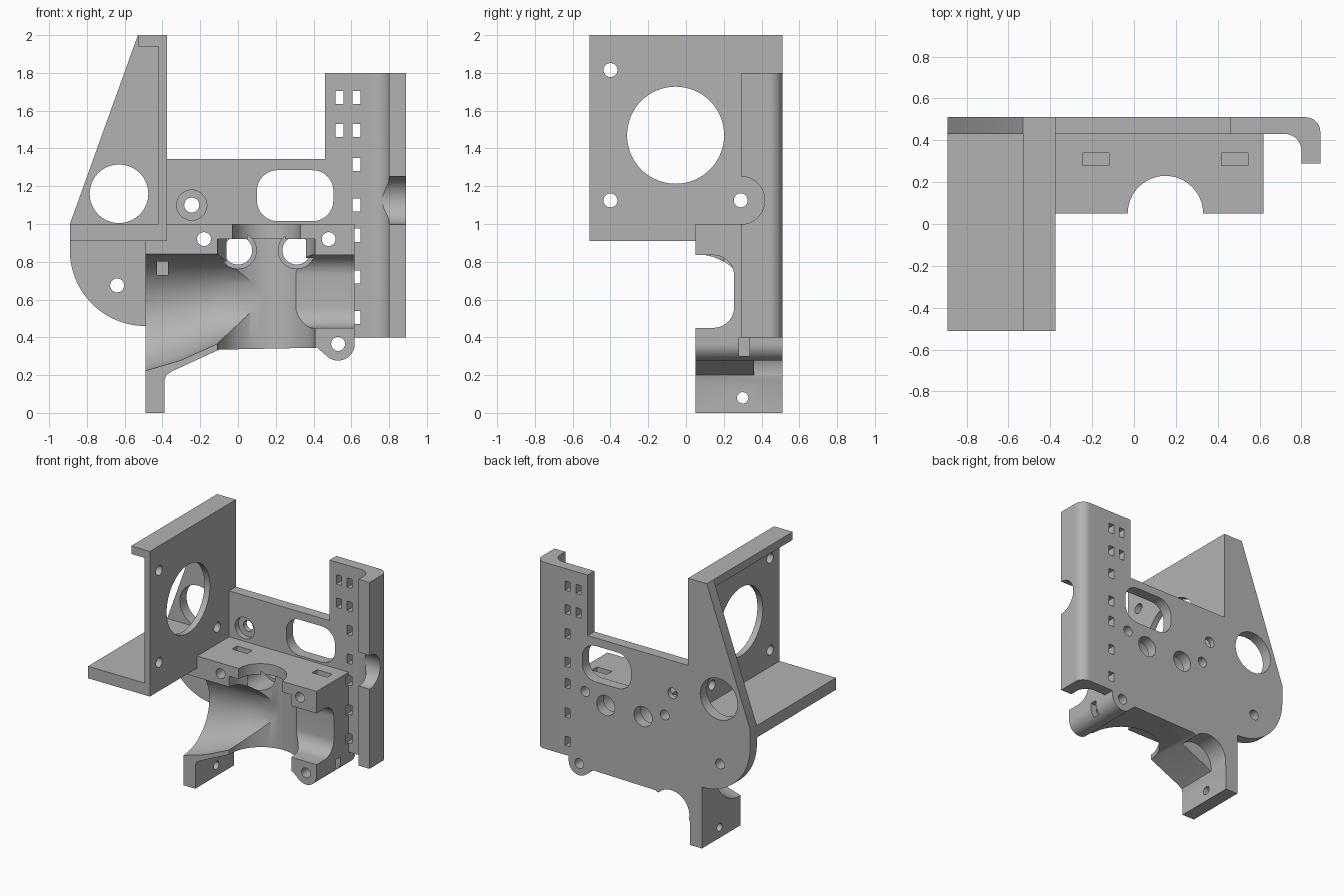
import bpy, bmesh
from math import cos, sin, radians

cube = bpy.data.objects.get("Cube")
if cube:
    bpy.data.objects.remove(cube, do_unlink=True)

grey = bpy.data.materials.new("plain grey")
grey.use_nodes = True
grey.diffuse_color = (0.45, 0.45, 0.45, 1)
grey.node_tree.nodes["Principled BSDF"].inputs["Base Color"].default_value = grey.diffuse_color


def loft(name, rings):
    """Closed solid through matching rings of points."""
    bm = bmesh.new()
    loops = [[bm.verts.new(p) for p in ring] for ring in rings]
    n = len(loops[0])
    bm.faces.new(loops[0])
    bm.faces.new(loops[-1])
    for a, b in zip(loops, loops[1:]):
        for i in range(n):
            j = (i + 1) % n
            bm.faces.new((a[i], a[j], b[j], b[i]))
    bmesh.ops.recalc_face_normals(bm, faces=bm.faces)
    mesh = bpy.data.meshes.new(name)
    bm.to_mesh(mesh)
    bm.free()
    mesh.materials.append(grey)
    ob = bpy.data.objects.new(name, mesh)
    bpy.context.collection.objects.link(ob)
    return ob


def prism(name, outline, axis, lo, hi):
    """Outline is (y,z), (x,z) or (x,y) for axis x, y or z."""
    place = {"x": lambda p, d: (d, p[0], p[1]),
             "y": lambda p, d: (p[0], d, p[1]),
             "z": lambda p, d: (p[0], p[1], d)}[axis]
    return loft(name, [[place(p, d) for p in outline] for d in (lo, hi)])


def arc(u, v, r, start, end, n=16, rv=None):
    angles = [radians(start + (end - start) * i / n) for i in range(n + 1)]
    return [(u + r * cos(a), v + (rv or r) * sin(a)) for a in angles]


def circle(u, v, r, n=48, rv=None):
    return arc(u, v, r, 0, 360, n, rv)[:-1]


def rect(u0, u1, v0, v1):
    return [(u0, v0), (u1, v0), (u1, v1), (u0, v1)]


def rounded(u0, u1, v0, v1, r):
    corners = ((u1 - r, v1 - r, 0), (u0 + r, v1 - r, 90), (u0 + r, v0 + r, 180), (u1 - r, v0 + r, 270))
    return [p for u, v, a in corners for p in arc(u, v, r, a, a + 90, 10)]


# Lower edge shared by the back plate and the body: screw lug, floor, leg
lower_edge = arc(0.53, 0.365, 0.088, 0, -130) + [
    (0.42, 0.345), (-0.1, 0.335), (-0.35, 0.22), (-0.38, 0.2), (-0.39, 0.17), (-0.39, 0), (-0.49, 0)]

# Solid parts
bracket = prism("bracket", [(-0.89, 1), (-0.53, 2), (-0.375, 2), (-0.375, 1.345), (0.46, 1.345),
                            (0.46, 1.8), (0.7, 1.8), (0.7, 0.4), (0.618, 0.4)] + lower_edge
                + arc(-0.49, 0.86, 0.4, 270, 180, 32), "y", 0.43, 0.51)
parts = [
    prism("body", [(-0.49, 1), (0.618, 1)] + lower_edge, "y", 0.05, 0.45),
    prism("motor_plate", rect(-0.51, 0.5, 0.91, 2), "x", -0.42, -0.375),
    prism("top_flange", rect(-0.53, -0.375, 1.94, 2), "y", -0.51, 0.45),
    prism("bottom_flange", rect(-0.89, -0.375, 0.91, 1), "y", -0.51, 0.45),
    prism("side_hook", [(0.68, 0.51)] + arc(0.82, 0.44, 0.07, 90, 0) + [(0.89, 0.29), (0.8, 0.29)]
          + arc(0.72, 0.35, 0.08, 0, 90) + [(0.68, 0.43)], "z", 0.4, 1.8),
]

cutters = []


def cut(outline, axis, lo, hi):
    cutters.append(prism("cutter", outline, axis, lo, hi))


# Air duct narrowing from the round side opening to the central trough
stations = ((-0.5, 0.53, 0.31, 0.31), (-0.3, 0.56, 0.3, 0.28),
            (-0.1, 0.605, 0.275, 0.235), (0.15, 0.62, 0.255, 0.22))
cutters.append(loft("cutter", [[(x, y, z) for y, z in circle(0.05, zc, ry, 64, rz)]
                               for x, zc, ry, rz in stations]))
# Central trough, its roof notch and the right side opening
cut(circle(0.15, 0.05, 0.258, 64), "z", 0.2, 0.92)
cut(circle(0.15, 0.05, 0.18), "z", 0.85, 1.1)
cut(rounded(-0.3, 0.255, 0.45, 0.835, 0.11), "x", 0.15, 0.7)
# Rounded clearance under the rear of the floor
cut(circle(-0.235, 0.22, 0.15), "y", 0.36, 0.6)

# Holes through the back plate
cut(circle(-0.63, 1.16, 0.155, 64), "y", 0.4, 0.6)
cut(rounded(0.1, 0.505, 1.015, 1.285, 0.11), "y", 0.4, 0.6)
cut(circle(-0.64, 0.675, 0.037, 24), "y", 0.4, 0.6)
cut(circle(-0.245, 1.1, 0.04, 24), "y", 0.4, 0.6)
cut(circle(-0.245, 1.1, 0.08), "y", 0.4, 0.47)
for x in (0, 0.31):
    cut(circle(x, 0.86, 0.075), "y", 0.2, 0.6)
    cut(circle(x, 0.86, 0.097), "y", 0.2, 0.43)
for x, z in ((-0.18, 0.92), (0.48, 0.92), (0.53, 0.365)):
    cut(circle(x, z, 0.037, 24), "y", 0, 0.6)

# Cable tie slots
slots = [(0.627, z) for z in (1.67, 1.495, 1.315, 1.1, 0.94, 0.72, 0.505)]
for x, z in slots + [(0.537, 1.67), (0.537, 1.495)]:
    cut(rect(x - 0.021, x + 0.021, z - 0.035, z + 0.035), "y", 0.4, 0.6)

# Nut pockets
for x in (-0.182, 0.482):
    cut(rect(x - 0.063, x + 0.063, 0.28, 0.34), "z", 0.86, 1.1)
cut(rect(0.28, 0.335, 0.3, 0.4), "x", 0.49, 0.7)
cut(rect(-0.43, -0.37, 0.73, 0.82), "y", 0.2, 0.4)

# Motor opening, motor screws, leg screw and hook notch
cut(circle(-0.055, 1.47, 0.257, 64), "x", -0.5, -0.3)
for y, z in ((-0.4, 1.815), (-0.4, 1.125), (0.29, 1.125)):
    cut(circle(y, z, 0.037, 24), "x", -0.5, -0.3)
cut(circle(0.3, 0.08, 0.03, 24), "x", -0.6, -0.3)
cut(circle(0.29, 1.125, 0.127), "x", 0.73, 1)

# Join the parts, then cut every opening
for operation, tools in (("UNION", parts), ("DIFFERENCE", cutters)):
    for tool in tools:
        tool.hide_render = True
        mod = bracket.modifiers.new("shape", "BOOLEAN")
        mod.operation, mod.object, mod.solver = operation, tool, "EXACT"
bpy.context.view_layer.update()
graph = bpy.context.evaluated_depsgraph_get()
finished = bpy.data.meshes.new_from_object(bracket.evaluated_get(graph))
bracket.modifiers.clear()
bracket.data = finished
for tool in parts + cutters:
    bpy.data.objects.remove(tool, do_unlink=True)

# Smooth the curved walls and keep the edges crisp
bpy.ops.object.select_all(action="DESELECT")
bracket.select_set(True)
bpy.context.view_layer.objects.active = bracket
bpy.ops.object.shade_smooth_by_angle(angle=radians(30))
